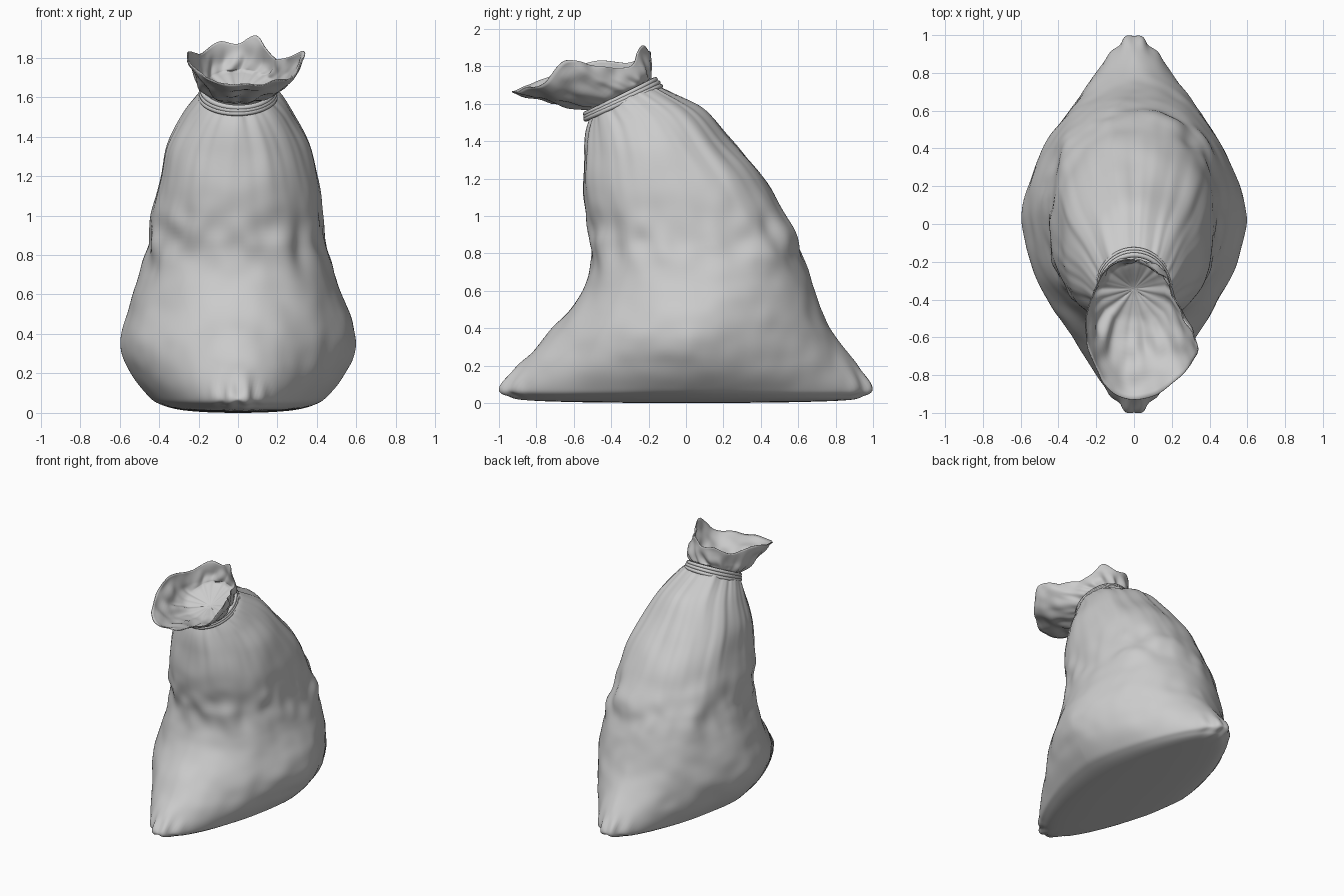
import bpy, bmesh, math
from mathutils import Vector, noise

if "Cube" in bpy.data.objects:
    bpy.data.objects.remove(bpy.data.objects["Cube"])

N = 168  # points around each ring


def catmull(a, b, c, d, t):
    return [0.5 * (2*q + (r-p)*t + (2*p-5*q+4*r-s)*t*t + (3*q-p-3*r+s)*t**3)
            for p, q, r, s in zip(a, b, c, d)]


def spow(v, e):
    return math.copysign(abs(v) ** e, v)


def ring(yf, zf, yb, zb, w, p):
    """Tilted superellipse ring from a front point to a back point."""
    pts = []
    for i in range(N):
        th = 2 * math.pi * i / N
        s, c = spow(math.sin(th), 2/p), spow(math.cos(th), 2/p)
        pts.append(Vector((w*s, (yf+yb)/2 - (yb-yf)/2*c, (zf+zb)/2 - (zb-zf)/2*c)))
    return pts


def loft(name, rings, displace, thickness=0):
    bm = bmesh.new()
    grid = [[bm.verts.new(p) for p in r] for r in rings]
    for a, b in zip(grid, grid[1:]):
        for i in range(N):
            j = (i + 1) % N
            bm.faces.new((a[i], a[j], b[j], b[i]))
    bm.faces.new(list(reversed(grid[0])))
    bm.normal_update()
    moves = [(v, v.normal * displace(v.co, 2*math.pi*i/N, k/(len(grid)-1)))
             for k, r in enumerate(grid) for i, v in enumerate(r)]
    for v, d in moves:
        v.co += d
        v.co.z = max(v.co.z, 0)
        v.co.y = max(-1, min(1, v.co.y))
    me = bpy.data.meshes.new(name)
    bm.to_mesh(me)
    bm.free()
    me.shade_smooth()
    ob = bpy.data.objects.new(name, me)
    bpy.context.collection.objects.link(ob)
    if thickness:
        m = ob.modifiers.new("cloth", 'SOLIDIFY')
        m.thickness = thickness
    return ob


def bump(x, mid, width):
    return math.exp(-((x - mid) / width) ** 2)


# Sack body: front y, front z, back y, back z, half width, roundness
ctrl = [
    (-.02, 0, .02, 0, .01, 2), (-.5, .003, .5, .003, .15, 1.8),
    (-.86, .015, .86, .015, .29, 1.7), (-.96, .04, .96, .04, .385, 1.6),
    (-1.005, .08, 1.005, .08, .45, 1.5), (-.91, .19, .93, .19, .535, 1.55),
    (-.75, .36, .80, .36, .595, 1.65), (-.59, .54, .71, .54, .55, 1.9),
    (-.53, .66, .66, .68, .505, 2.1), (-.51, .8, .62, .82, .465, 2.2),
    (-.53, .98, .55, .98, .438, 2.2), (-.55, 1.15, .415, 1.2, .405, 2.2),
    (-.54, 1.32, .25, 1.4, .36, 2.1), (-.53, 1.44, .09, 1.58, .28, 2),
    (-.515, 1.51, -.09, 1.68, .213, 2), (-.505, 1.54, -.165, 1.705, .178, 2)]
rings = []
for k in range(len(ctrl) - 1):
    a, d = ctrl[max(k-1, 0)], ctrl[min(k+2, len(ctrl)-1)]
    for s in range(8):
        rings.append(ring(*catmull(a, ctrl[k], ctrl[k+1], d, s/8)))
rings.append(ring(*ctrl[-1]))


def sack_folds(co, th, k):
    z = co.z
    # puckered band at mid height
    d = .024 * noise.noise(Vector((co.x*8, co.y*8, z*7))) * bump(z, .88, .18)
    # soft lumps in the filled lower part
    d += .012 * noise.noise(co * 4.5 + Vector((5, 2, 9))) * min(1, z * 4)
    d += .006 * noise.noise(co * 9) * min(1, z * 4) * bump(z, .3, .4)
    # long gathers running down from the tie
    g = noise.noise(Vector((math.sin(th)*3.2, math.cos(th)*3.2, z*1.5)))
    g += .45 * noise.noise(Vector((math.sin(th)*7, math.cos(th)*7, z*1.6)))
    d += .015 * g * max(0, min(1, (z - .9) / .4))
    # pinched pleats on the two bottom corners
    tip = max(0, min(1, (abs(co.y) - .82) / .15))
    d += .01 * tip * -math.cos(co.x * 75) * bump(z, .1, .08)
    return d


loft("sack_body", rings, sack_folds)

# Open mouth: irregular rim flaring forward from the neck
rim_pts = [(0, -.93, 1.665), (.16, -.88, 1.67), (.285, -.76, 1.71), (.335, -.645, 1.83),
           (.25, -.46, 1.80), (.18, -.3, 1.80), (.1, -.23, 1.91), (0, -.19, 1.87),
           (-.1, -.2, 1.88), (-.19, -.3, 1.82), (-.25, -.48, 1.83), (-.24, -.66, 1.77),
           (-.15, -.86, 1.69)]
M = len(rim_pts)
rim = []
for i in range(N):
    f = i / N * M
    k = int(f)
    rim.append(Vector(catmull(*[rim_pts[(k+o) % M] for o in (-1, 0, 1, 2)], f - k)))
neck = ring(-.505, 1.565, -.185, 1.735, .168, 2)
middle = Vector((0, -.34, 1.6))
mouth = [[middle.lerp(p, t) for p in neck] for t in (.1, .3, .5, .7, .85)]
for s in range(17):
    t = s / 16
    mouth.append([Vector((a.x + (b.x - a.x) * t ** .6, a.y + (b.y - a.y) * t,
                          a.z + (b.z - a.z) * t - .01 * math.sin(math.pi * t)))
                  for a, b in zip(neck, rim)])


def mouth_folds(co, th, k):
    pleat = noise.noise(Vector((math.sin(th)*4, math.cos(th)*4, k)))
    fine = noise.noise(co * 11)
    return .025 * pleat * bump(k, .45, .3) + .018 * fine * min(1, k * 2)


loft("sack_mouth", mouth, mouth_folds, .006)

# Cord wound three times around the neck
tilt = math.radians(25)
axis = Vector((0, -math.sin(tilt), math.cos(tilt)))
for i in range(3):
    bpy.ops.mesh.primitive_torus_add(
        major_segments=64, minor_segments=10, major_radius=.206 - .005*i, minor_radius=.013,
        location=Vector((0, -.343, 1.622)) + axis * (.018 * (i - 1)),
        rotation=(tilt + .02*(i - 1), .015*(i - 1), 0))
    cord = bpy.context.object
    cord.name = f"neck_cord_{i + 1}"
    cord.scale = (.93, 1.06, 1)
    bpy.ops.object.shade_smooth()
